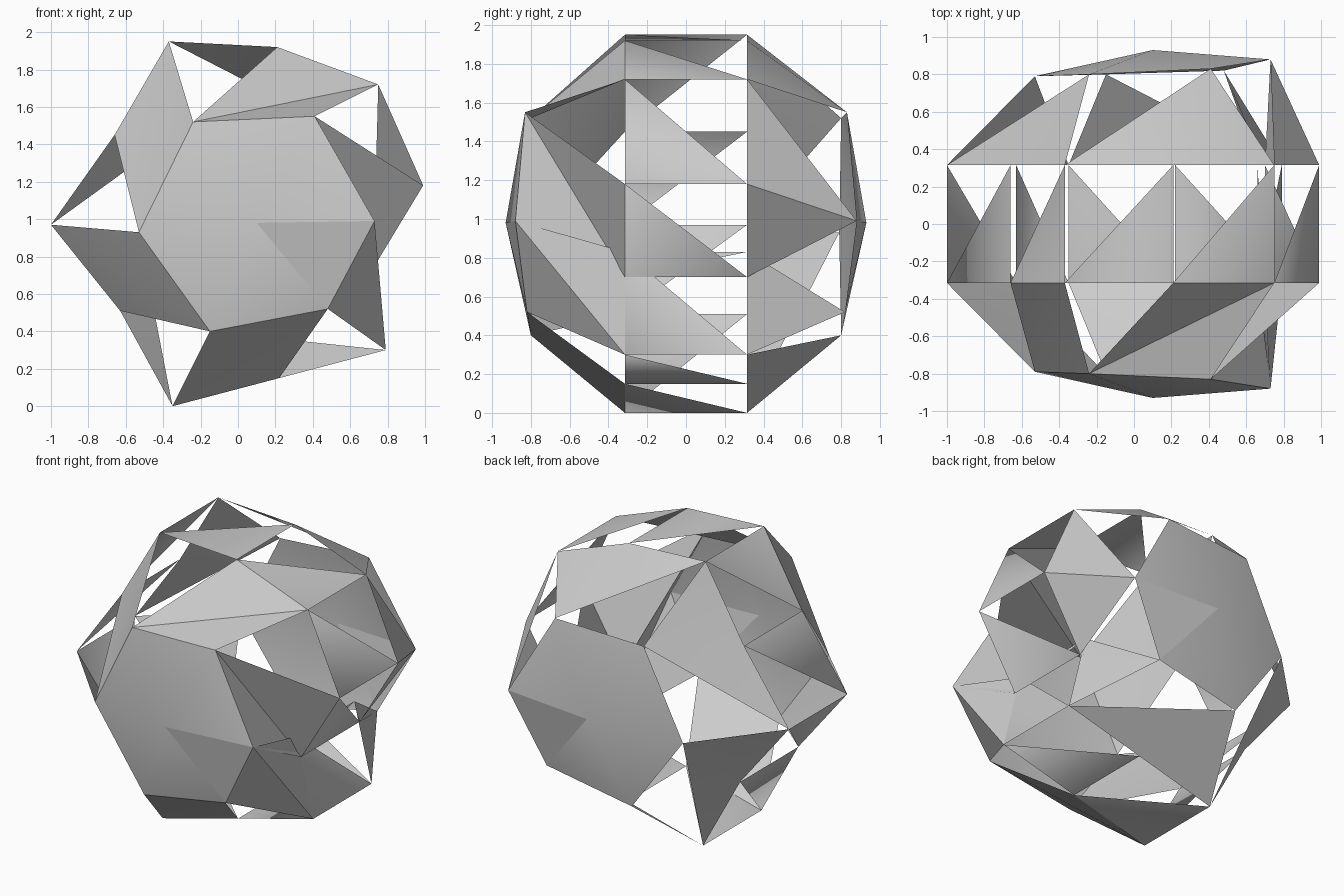
import bpy
import bmesh
import math
from mathutils import Vector

cube = bpy.data.objects.get("Cube")
if cube:
    bpy.data.objects.remove(cube, do_unlink=True)

# Single grey material
grey = bpy.data.materials.new("plain grey")
grey.use_nodes = True
shade = (0.6, 0.6, 0.6, 1.0)
grey.diffuse_color = shade
grey.node_tree.nodes["Principled BSDF"].inputs["Base Color"].default_value = shade

MIDDLE = Vector((0, 0, 0.98))

# Outer ring of twelve corners (x, z), clockwise from the upper left
OUTER = [(-0.66, 1.45), (-0.37, 1.95), (0.21, 1.92), (0.75, 1.72),
         (0.99, 1.18), (0.70, 0.70), (0.66, 0.83), (0.79, 0.30),
         (0.22, 0.15), (-0.35, 0.0), (-0.63, 0.51), (-1.0, 0.97)]

# Inner ring of six corners (x, depth, z), clockwise from the left
INNER = [(-0.53, 0.79, 0.93), (-0.24, 0.80, 1.52), (0.41, 0.83, 1.55),
         (0.73, 0.88, 0.99), (0.48, 0.82, 0.52), (-0.15, 0.80, 0.40)]


def outer(index, side):
    x, z = OUTER[index % len(OUTER)]
    return Vector((x, side * 0.315, z))


def inner(index, side):
    x, depth, z = INNER[index % len(INNER)]
    return Vector((x, side * depth, z))


def build(name, triangles, flat_face=None):
    """Make one object from triangles, all facing away from the middle."""
    bm = bmesh.new()
    known = {}
    for triangle in triangles:
        corners = []
        for point in triangle:
            key = tuple(point)
            if key not in known:
                known[key] = bm.verts.new(point)
            corners.append(known[key])
        face = bm.faces.new(corners)
        face.normal_update()
        if face.normal.dot(face.calc_center_median() - MIDDLE) < 0:
            face.normal_flip()
    mesh = bpy.data.meshes.new(name)
    bm.to_mesh(mesh)
    bm.free()
    mesh.materials.append(grey)
    obj = bpy.data.objects.new(name, mesh)
    bpy.context.collection.objects.link(obj)
    bpy.ops.object.select_all(action='DESELECT')
    obj.select_set(True)
    bpy.context.view_layer.objects.active = obj
    bpy.ops.object.shade_smooth_by_angle(angle=math.radians(30))
    if flat_face is not None:
        mesh.polygons[flat_face].use_smooth = False
    return obj


# Shallow six-sided caps, front and back
for name, side in (("front_cap", -1), ("back_cap", 1)):
    tip = Vector((0.10, side * 0.93, 0.98))
    build(name, [(tip, inner(i, side), inner(i + 1, side)) for i in range(6)],
          flat_face=3)

# Front panels: one folded quad on each cap edge, open gaps between
panels = []
for i in range(6):
    start, end = inner(i, -1), inner(i + 1, -1)
    near, far = outer(2 * i, -1), outer(2 * i + 1, -1)
    panels += [(start, end, far), (start, far, near)]
build("front_panels", panels)

# Back panels: two triangles fanning out from each cap corner
fans = []
for i in range(6):
    apex = inner(i, 1)
    for k in (2 * i - 3, 2 * i - 2):
        fans.append((apex, outer(k, 1), outer(k + 1, 1)))
build("back_panels", fans)

# Sawtooth band joining front and back
build("sawtooth_band", [(outer(i, -1), outer(i + 1, -1), outer(i + 1, 1))
                        for i in range(12)])
